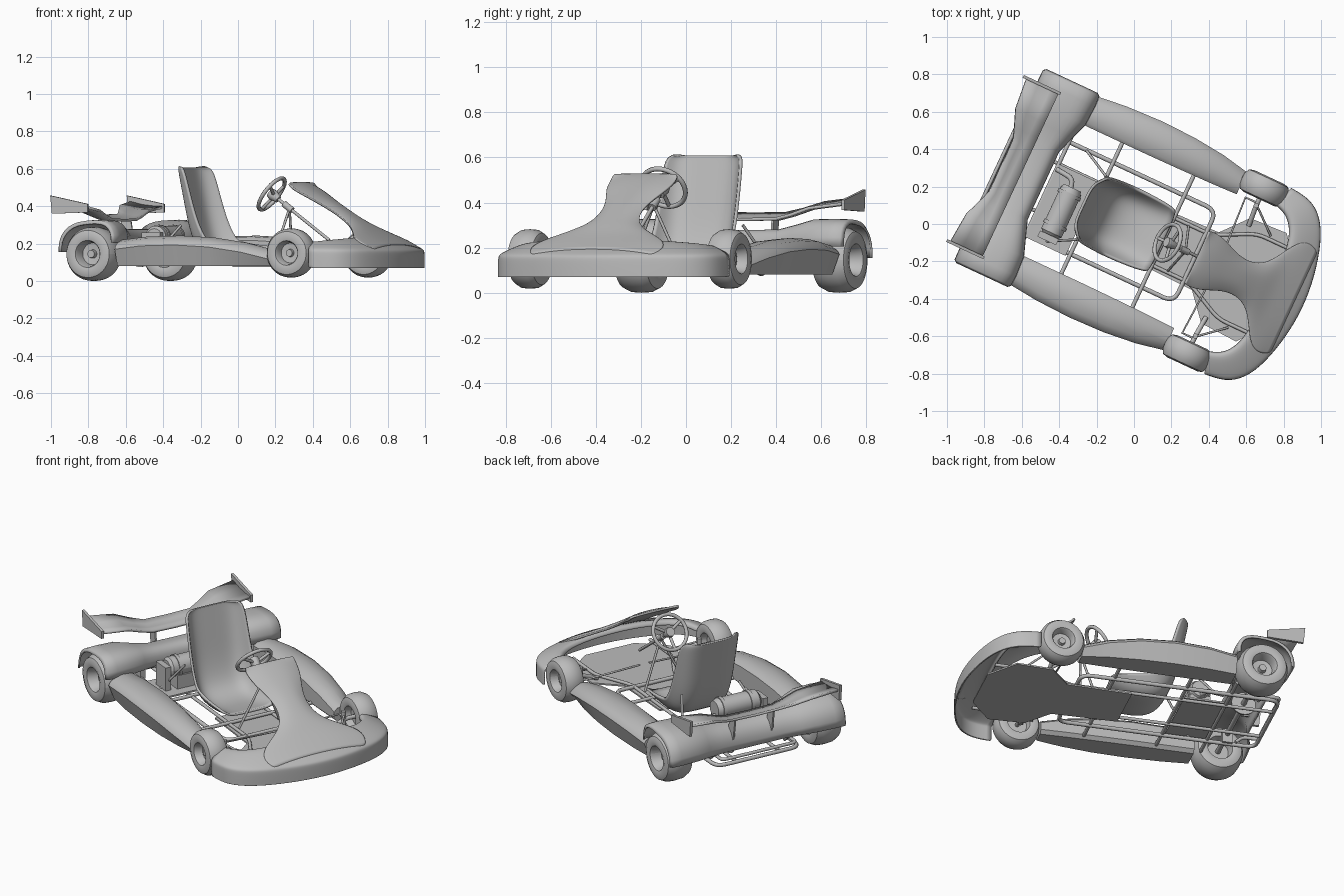
import bpy, math
from mathutils import Matrix, Vector

cube = bpy.data.objects.get("Cube")
if cube:
    bpy.data.objects.remove(cube)

grey = bpy.data.materials.new("plain grey")
grey.use_nodes = True
grey.diffuse_color = (0.5, 0.5, 0.5, 1)
grey.node_tree.nodes["Principled BSDF"].inputs["Base Color"].default_value = (0.5, 0.5, 0.5, 1)

# The kart is built pointing along +x, then the whole thing is turned.
TURN = Matrix.Rotation(math.radians(-25), 4, 'Z') @ Matrix.Translation((0, -.019, 0))


def finish(name, data):
    data.materials.append(grey)
    ob = bpy.data.objects.new(name, data)
    bpy.context.scene.collection.objects.link(ob)
    ob.matrix_world = TURN
    return ob


def mesh(name, verts, faces, angle=35, thick=0, subdiv=0):
    me = bpy.data.meshes.new(name)
    me.from_pydata([tuple(v) for v in verts], [], faces)
    me.shade_smooth()
    me.set_sharp_from_angle(angle=math.radians(angle))
    ob = finish(name, me)
    if subdiv:
        mod = ob.modifiers.new("subdivide", 'SUBSURF')
        mod.levels = mod.render_levels = subdiv
    if thick:
        mod = ob.modifiers.new("thickness", 'SOLIDIFY')
        mod.thickness, mod.offset = thick, 0
    return ob


def loft(name, rings, closed=False, caps=False, **kw):
    n = len(rings[0])
    verts = [p for ring in rings for p in ring]
    faces = [(i * n + j, i * n + (j + 1) % n, (i + 1) * n + (j + 1) % n, (i + 1) * n + j)
             for i in range(len(rings) - 1) for j in range(n if closed else n - 1)]
    if caps:
        faces += [tuple(range(n))[::-1], tuple(range(len(verts) - n, len(verts)))]
    return mesh(name, verts, faces, **kw)


def prism(name, outline, axis, lo, hi):
    def put(p, d):
        q = list(p)
        q.insert(axis, d)
        return q
    return loft(name, [[put(p, lo) for p in outline], [put(p, hi) for p in outline]],
                closed=True, caps=True)


def box(name, a, b):
    return prism(name, [(a[0], a[1]), (b[0], a[1]), (b[0], b[1]), (a[0], b[1])], 2, a[2], b[2])


def lathe(name, profile, centre, axis, steps=40, angle=40):
    rot = Vector((0, 0, 1)).rotation_difference(Vector(axis)).to_matrix()
    rings = []
    for i in range(steps + 1):
        a = math.tau * i / steps
        rings.append([Vector(centre) + rot @ Vector((r * math.cos(a), r * math.sin(a), d))
                      for d, r in profile])
    return loft(name, rings, angle=angle)


def tube(name, pts, r=0.011, bend=0.0, cyclic=False):
    pts = [Vector(p) for p in pts]
    path = []
    for i, p in enumerate(pts):
        if bend and 0 < i < len(pts) - 1:
            a = p + (pts[i - 1] - p).normalized() * bend
            b = p + (pts[i + 1] - p).normalized() * bend
            path += [a.lerp(p, t).lerp(p.lerp(b, t), t) for t in (0, .25, .5, .75, 1)]
        else:
            path.append(p)
    cu = bpy.data.curves.new(name, 'CURVE')
    cu.dimensions, cu.bevel_depth, cu.bevel_resolution = '3D', r, 2
    cu.use_fill_caps = True
    sp = cu.splines.new('POLY')
    sp.points.add(len(path) - 1)
    for q, p in zip(sp.points, path):
        q.co = (*p, 1)
    sp.use_cyclic_u = cyclic
    return finish(name, cu)


def mirrored(rows):
    """Rows listed from the middle outwards, with a side sign in front."""
    return [(-1, r) for r in rows[:0:-1]] + [(1, r) for r in rows]


SIDES = ((1, "left"), (-1, "right"))

# Wheels: tyre, dished rim and hub in one turned profile
def wheel(name, u, v, z, R, w, s):
    prof = [(-.3, 0), (-.3, .42), (-.92, .5), (-1, .68), (-.88, .87), (-.5, .98), (0, 1), (.5, .98),
            (.88, .87), (1, .68), (.92, .5), (.8, .46), (.2, .4), (.15, .16), (.45, .14), (.45, 0)]
    lathe(name, [(d * w, r * R) for d, r in prof], (u, v * s, z), (0, s, 0))

for s, side in SIDES:
    wheel("rear_wheel_" + side, -.615, .484, .145, .145, .088, s)
    wheel("front_wheel_" + side, .55, .487, .15, .132, .065, s)

# Rear cowl: arch sections across the kart, wide over the wheels
cowl = [(0, -.53, -.72, .27, .16), (.2, -.53, -.72, .272, .16), (.3, -.495, -.75, .295, .17),
        (.39, -.463, -.78, .318, .18), (.5, -.457, -.785, .32, .18), (.557, -.46, -.785, .318, .18),
        (.568, -.475, -.77, .303, .18)]
rings = []
for s, (v, front, rear, top, low) in mirrored(cowl):
    ring = []
    for k in range(17):
        a = math.pi * k / 16
        c, h = math.cos(a), math.sin(a)
        ring.append(((front + rear) / 2 + (front - rear) / 2 * math.copysign(abs(c) ** .75, c),
                     v * s, low + .025 * c + (top - low) * h ** .75))
    rings.append(ring)
loft("rear_cowl", rings, thick=.01, angle=60)

# Side pods: crowned top, crisp outer edge, wall leaning in towards the bottom
pod = [(-.46, .385, .555, .22), (-.3, .385, .572, .238), (-.1, .385, .58, .243),
       (.1, .387, .574, .232), (.28, .39, .555, .205), (.43, .395, .525, .168)]
for s, side in SIDES:
    rings = []
    for u, a, b, t in pod:
        sec = [(a + .02, .08), (a, .1), (a, t - .025), (a + .02, t - .006), ((a + b) / 2, t),
               (b - .04, t - .012), (b - .01, t - .032), (b, t - .05), (b - .035, .08)]
        rings.append([(u, v * s, z) for v, z in sec])
    loft("side_pod_" + side, rings, closed=True, caps=True, angle=42)

# Front bumper: U-shaped shell with a wedge-like sloping top
bumper = [(1.005, 0, .81, 0, .25), (.99, .175, .81, .15, .245), (.945, .355, .79, .3, .235),
          (.885, .47, .755, .37, .228), (.80, .535, .71, .415, .222), (.68, .545, .64, .435, .212)]
rings = []
for s, (ou, ov, iu, iv, zi) in mirrored(bumper):
    def across(t, z):
        return (ou + (iu - ou) * t, (ov + (iv - ov) * t) * s, z)
    rings.append([across(0, .07), across(0, .075), across(0, .15), across(.02, .163),
                  across(.12, .175), across(.5, .172 + (zi - .172) * .55), across(.95, zi),
                  across(1, zi - .03)])
loft("front_bumper", rings, subdiv=2, thick=.008, angle=180)

# Nose panel rising from the bumper to the steering wheel
nose = [(.38, .157, .523), (.40, .158, .523), (.47, .15, .487), (.55, .11, .437), (.63, .09, .388),
        (.71, .112, .335), (.765, .175, .3), (.82, .28, .262), (.88, .33, .23), (.95, .3, .192)]
rings = [[(u, w * t, z - .028 * abs(t) ** 3 * (u > .39)) for t in (-1, -.9, -.5, 0, .5, .9, 1)]
         for u, w, z in nose]
loft("nose_panel", rings, subdiv=2, thick=.012, angle=180)

# Bucket seat: cross-sections swept from the front lip up the backrest
seat = [(.18, .14, .185, .04), (.05, .105, .195, .085), (-.08, .1, .197, .11), (-.175, .15, .197, .11),
        (-.225, .28, .195, .09), (-.253, .42, .192, .075), (-.28, .555, .188, .065),
        (-.288, .595, .178, .052), (-.29, .607, .15, .035)]
rings = []
for i, (u, z, w, wing) in enumerate(seat):
    p, q = seat[max(i - 1, 0)], seat[min(i + 1, len(seat) - 1)]
    n = Vector((q[1] - p[1], 0, p[0] - q[0])).normalized()
    rings.append([Vector((u, w * math.copysign(abs(t) ** .8, t), z)) + n * wing * abs(t) ** 4
                  for t in [k / 6 for k in range(-6, 7)]])
loft("seat", rings, subdiv=2, thick=.014, angle=180)

# Rear wing with end plates and supports
wing = [(0, -.775, .325), (.15, -.775, .328), (.22, -.8, .345), (.31, -.835, .375), (.48, -.85, .395)]
rings = []
for s, (v, rear, z) in mirrored(wing):
    rings.append([(-.66, v * s, z), (-.71, v * s, z), ((rear - .71) / 2, v * s, z + .008),
                  (rear, v * s, z + .025)])
loft("rear_wing", rings, thick=.014, angle=60)
for s, side in SIDES:
    prism("wing_end_plate_" + side, [(-.86, .36), (-.65, .367), (-.65, .412), (-.87, .457)],
          1, s * .476, s * .492)
    prism("wing_support_" + side, [(-.72, .2), (-.66, .2), (-.68, .325), (-.74, .325)],
          1, s * .12, s * .13)

# Steering wheel, spokes, column and struts
hub, axis = Vector((.205, .005, .466)), Vector((-.81, 0, .59))
up = Vector((.59, 0, .81))
def rim(a):
    return hub + (up * math.cos(a) + Vector((0, 1, 0)) * math.sin(a)) * .103
tube("steering_wheel", [rim(math.tau * i / 40) for i in range(40)], .011, cyclic=True)
for k in range(3):
    tube("steering_spoke", [hub - axis * .02, rim(math.tau * k / 3 + math.pi)], .009)
lathe("steering_hub", [(-.05, 0), (-.05, .02), (-.01, .03), (.01, .026), (.01, 0)], hub, axis, 20)
tube("steering_column", [hub, hub - axis * .42], .009)
lathe("column_collar", [(-.15, 0), (-.15, .018), (-.09, .018), (-.09, 0)], hub, axis, 16)
for s, side in SIDES:
    tube("column_strut_" + side, [hub - axis * .13, (.27, s * .13, .1)], .007)

# Chassis tubes
rail, low = .27, .093
tube("main_frame", [(-.78, 0, low), (-.78, rail, low), (.37, rail, low), (.37, -rail, low),
                    (-.78, -rail, low), (-.78, 0, low)], .012, .06)
tube("rear_guard", [(-.66, .24, low), (-.7, .24, .13), (-.79, .24, .13), (-.79, -.24, .13),
                    (-.7, -.24, .13), (-.66, -.24, low)], .01, .025)
for u in (-.5, -.24, .18):
    tube("cross_tube", [(u, -.4, .1), (u, .4, .1)], .011)
for s, side in SIDES:
    tube("inner_rail_" + side, [(-.78, s * .14, low), (.4, s * .14, low), (.62, s * .25, low),
                                (.87, s * .25, low)], .01, .05)
    tube("seat_stay_" + side, [(-.4, s * rail, low), (-.24, s * .185, .3)], .007)
    # Front suspension
    tube("stub_axle_" + side, [(.56, s * .27, .1), (.55, s * .39, .15), (.55, s * .49, .15)], .013, .03)
    tube("kingpin_" + side, [(.55, s * .385, .11), (.55, s * .385, .2)], .014)
    tube("tie_rod_" + side, [(.5, s * .03, .15), (.48, s * .4, .15), (.55, s * .4, .15)], .006)
    tube("brace_" + side, [(.69, s * .27, .1), (.55, s * .39, .18)], .006)
tube("rear_axle", [(-.615, -.48, .145), (-.615, .48, .145)], .016)
for v in (-.26, .26):
    box("axle_bearing", (-.645, v - .015, .09), (-.585, v + .015, .175))
lathe("brake_disc", [(-.005, 0), (-.005, .07), (.005, .07), (.005, 0)], (-.615, .1, .145), (0, 1, 0))

# Floor pan: narrow strip under the legs, wide ahead of the front axle
half = [(.05, .16), (.43, .17), (.55, .31), (.76, .32), (.89, .16)]
prism("floor_pan", half + [(u, -v) for u, v in half[::-1]], 2, .075, .084)

# Engine on its mounting plate
box("engine_plate", (-.5, -.29, .108), (-.26, .14, .118))
lathe("engine_body", [(-.15, 0), (-.15, .045), (-.135, .06), (-.1, .06), (-.1, .066), (-.08, .066),
                      (-.08, .06), (.08, .06), (.08, .066), (.1, .066), (.1, .06), (.13, .05),
                      (.13, 0)], (-.38, -.075, .235), (0, 1, 0), 28)
box("engine_base", (-.44, -.19, .118), (-.32, .04, .2))
box("engine_cover", (-.44, -.26, .118), (-.33, -.225, .26))
tube("engine_pipe", [(-.38, .02, .2), (-.4, .1, .2), (-.5, .11, .18)], .014, .03)
